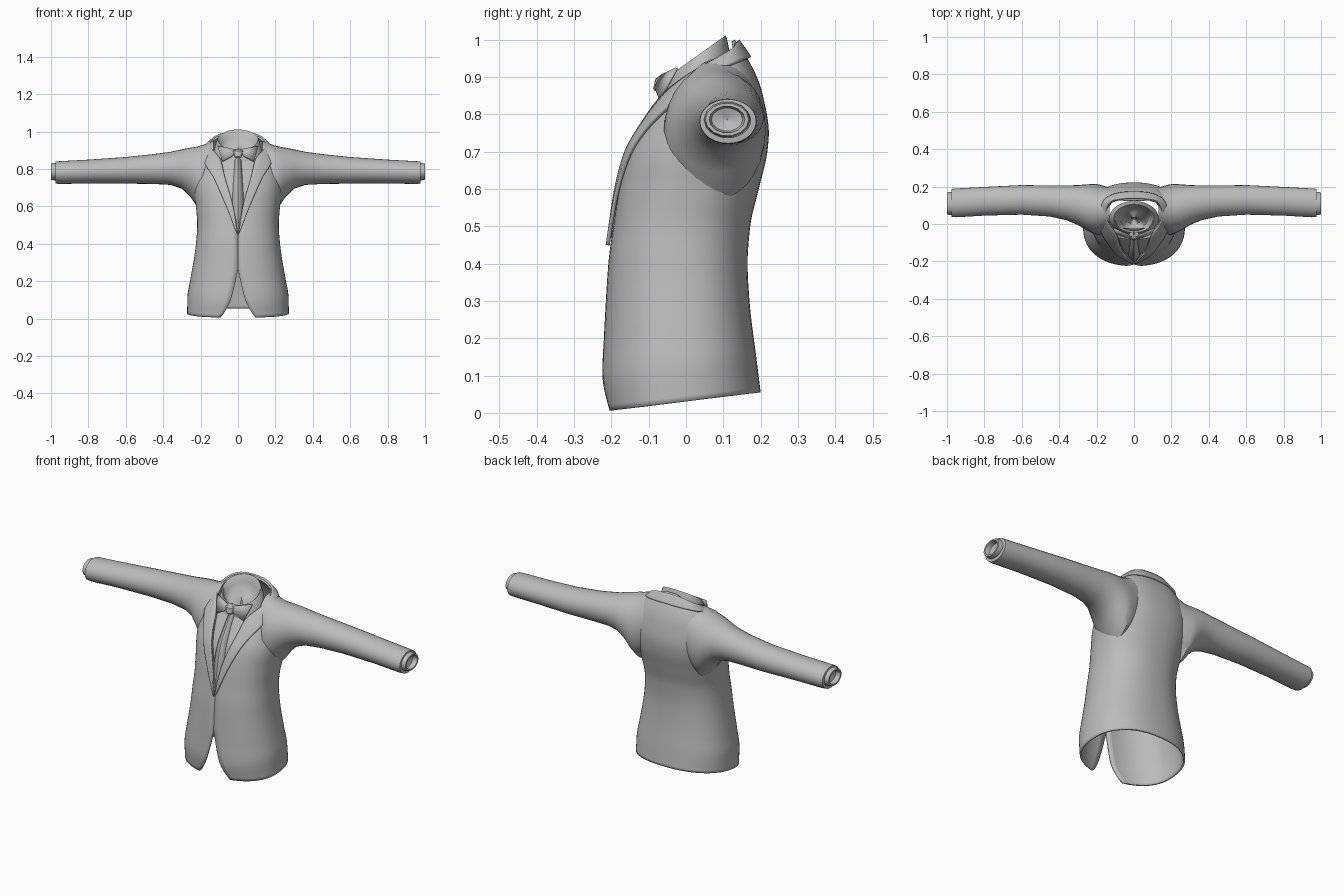
import bpy
from math import sin, cos, pi, radians

if "Cube" in bpy.data.objects:
    bpy.data.objects.remove(bpy.data.objects["Cube"])

cloth = bpy.data.materials.new("grey_cloth")
cloth.use_nodes = True
GREY = (0.5, 0.5, 0.5, 1)
cloth.diffuse_color = GREY
cloth.node_tree.nodes["Principled BSDF"].inputs["Base Color"].default_value = GREY


def curve(pts, u):
    """Monotone smooth interpolation through (u, value) pairs."""
    if u <= pts[0][0]:
        return pts[0][1]
    if u >= pts[-1][0]:
        return pts[-1][1]
    d = [(b[1] - a[1]) / (b[0] - a[0]) for a, b in zip(pts, pts[1:])]
    m = [d[0]]
    for a, b in zip(d, d[1:]):
        m.append(2 * a * b / (a + b) if a * b > 0 else 0)
    m.append(d[-1])
    k = max(i for i in range(len(d)) if pts[i][0] <= u)
    h = pts[k + 1][0] - pts[k][0]
    s = (u - pts[k][0]) / h
    return (pts[k][1] * (1 + 2 * s) * (1 - s) ** 2 + m[k] * h * s * (1 - s) ** 2
            + pts[k + 1][1] * s * s * (3 - 2 * s) + m[k + 1] * h * s * s * (s - 1))


def loft(name, rows, closed=False, mirror=False, thick=0, offset=-1, angle=40):
    """Skin a list of point rows into one surface."""
    n = len(rows[0])
    verts = [p for r in rows for p in r]
    span = n if closed else n - 1
    faces = [(i * n + j, i * n + (j + 1) % n, (i + 1) * n + (j + 1) % n, (i + 1) * n + j)
             for i in range(len(rows) - 1) for j in range(span)]
    me = bpy.data.meshes.new(name)
    me.from_pydata(verts, [], faces)
    me.validate()
    me.materials.append(cloth)
    ob = bpy.data.objects.new(name, me)
    bpy.context.collection.objects.link(ob)
    if mirror:
        ob.modifiers.new("mirror", "MIRROR")
    if thick:
        mod = ob.modifiers.new("thickness", "SOLIDIFY")
        mod.thickness, mod.offset = thick, offset
    bpy.ops.object.select_all(action="DESELECT")
    ob.select_set(True)
    bpy.context.view_layer.objects.active = ob
    bpy.ops.object.shade_smooth_by_angle(angle=radians(angle))
    return ob


# Torso shape by height: half width, front, back and widest line
WIDTH = [(0, .272), (.1, .27), (.2, .255), (.4, .225), (.5, .218), (.6, .225), (.7, .238),
         (.8, .23), (.85, .212), (.9, .187), (.93, .162), (.96, .132), (1, .09)]
FRONT = [(0, -.212), (.1, -.225), (.2, -.22), (.4, -.208), (.5, -.195), (.6, -.18), (.7, -.155),
         (.8, -.1), (.85, -.065), (.9, -.02), (.93, .01), (.96, .05), (1, .09)]
BACK = [(0, .2), (.1, .19), (.3, .17), (.4, .165), (.5, .172), (.6, .195), (.7, .218),
        (.75, .222), (.85, .206), (.9, .19), (.96, .158), (1, .13)]
MIDDLE = [(0, -.02), (.4, -.02), (.7, .05), (.85, .09), (1, .11)]
# Front opening angle: hem slit, closed waist, then the neckline
OPENING = [(0, .3), (.03, .22), (.1, .11), (.2, .035), (.27, .001), (.46, .001), (.6, .09),
           (.75, .25), (.85, .4), (.93, 1.1), (.97, 1.8), (1, 2.9)]


def body(z, t, off=0):
    """Point on the torso at height z, angle t from the front, pushed out by off."""
    s, c = sin(t), cos(t)
    mid = curve(MIDDLE, z)
    reach = mid - curve(FRONT, z) if c > 0 else curve(BACK, z) - mid
    x = curve(WIDTH, z) * abs(s) ** .87 * (1 if s >= 0 else -1)
    y = mid - reach * abs(c) ** .87 * (1 if c >= 0 else -1)
    lift = (.005 + .05 * (y + .21) / .41) * max(0, 1 - z / .3)
    return (x + off * s, y - off * c, z + lift)


# Jacket body
rows = []
for i in range(61):
    z = i / 60
    t0 = curve(OPENING, z)
    rows.append([body(z, t0 + (2 * pi - 2 * t0) * j / 64) for j in range(65)])
loft("jacket_body", rows, thick=.01)

# Lapels running up into the collar, as inner and outer (height, angle) edges
INNER = [(.45, .002), (.6, .08), (.75, .23), (.85, .37), (.93, 1.0), (.975, 1.8), (.995, 2.5), (1, pi)]
OUTER = [(.46, .02), (.6, .22), (.76, .52), (.895, 1.22), (.925, 1.45), (.94, 1.9), (.95, 2.5), (.955, pi)]


def along(edge, u):
    return [curve([(k, p[a]) for k, p in enumerate(edge)], u) for a in (0, 1)]


rows = []
for i in range(57):
    u = i / 8
    (za, ta), (zb, tb) = along(INNER, u), along(OUTER, u)
    rows.append([body(za + (zb - za) * j / 6, ta + (tb - ta) * j / 6, .013) for j in range(7)])
loft("lapel_and_collar", rows, mirror=True, thick=.011)

# Shirt front behind the neckline
rows = []
for i in range(21):
    z = .44 + .44 * i / 20
    t = curve(OPENING, z) + .12
    rows.append([body(z, t * (j / 6 - 1), -.014) for j in range(13)])
loft("shirt_front", rows)

# Sleeves: position along the arm, then low, high, front and back limits
ARM = [(.13, .62, .95, -.02, .195), (.19, .57, .928, -.06, .212), (.22, .6, .92, -.05, .214),
       (.25, .645, .915, -.035, .212), (.3, .695, .905, -.005, .208), (.36, .715, .892, .02, .206),
       (.45, .72, .88, .04, .206), (.6, .722, .864, .05, .208), (.8, .723, .85, .045, .198),
       (.95, .72, .842, .036, .19), (.975, .722, .84, .037, .188), (.977, .737, .83, .05, .173),
       (.95, .74, .827, .055, .17)]


def arm_ring(x, lo, hi, front, back, n):
    return [(x, (front + back) / 2 + (back - front) / 2 * cos(2 * pi * k / n),
             (lo + hi) / 2 + (hi - lo) / 2 * sin(2 * pi * k / n)) for k in range(n)]


loft("sleeve", [arm_ring(*r, 28) for r in ARM], closed=True, mirror=True, angle=50)

# Shirt cuffs with a recessed end
CUFF = [(.95, .74, .832, .05, .17), (.985, .738, .834, .048, .172), (1, .742, .83, .052, .168),
        (1, .75, .822, .062, .158), (.975, .755, .817, .068, .152), (.965, .785, .787, .109, .111)]
loft("shirt_cuff", [arm_ring(*r, 14) for r in CUFF], closed=True, mirror=True)


# Shirt collar: tilted band folding into a sunken neck
def neck_ring(scale, drop, n=40):
    return [(.108 * scale * sin(a), .03 - .076 * scale * cos(a), .957 - .054 * cos(a) - drop)
            for a in (2 * pi * k / n for k in range(n))]


NECK = [(1.22, .075), (1.15, .045), (1.04, .006), (1, 0), (.95, .004), (.86, .04), (.7, .075), (.4, .095), (.02, .1)]
loft("shirt_collar", [neck_ring(*r) for r in NECK], closed=True)

# Collar points
loft("collar_point", [[(.03, -.085, .872), (.085, -.073, .842)],
                      [(.012, -.07, .905), (.11, -.028, .925)]],
     mirror=True, thick=.008)

# Tie blade following the chest, and its knot
rows = []
for i in range(17):
    z = .47 + .4 * i / 16
    w = curve([(.47, .02), (.6, .03), (.87, .016)], z)
    y = curve(FRONT, z)
    rows.append([(-w, y + .008, z), (0, y - .004, z), (w, y + .008, z)])
loft("tie_blade", rows, thick=.006)
KNOT = [(.862, .015, -.073, .01), (.868, .018, -.075, .013), (.895, .03, -.066, .016), (.906, .027, -.055, .012), (.908, .005, -.052, .004)]
loft("tie_knot", [[(w * sin(a), y - d * cos(a), z) for a in (2 * pi * k / 12 for k in range(12))]
                  for z, w, y, d in KNOT], closed=True)
